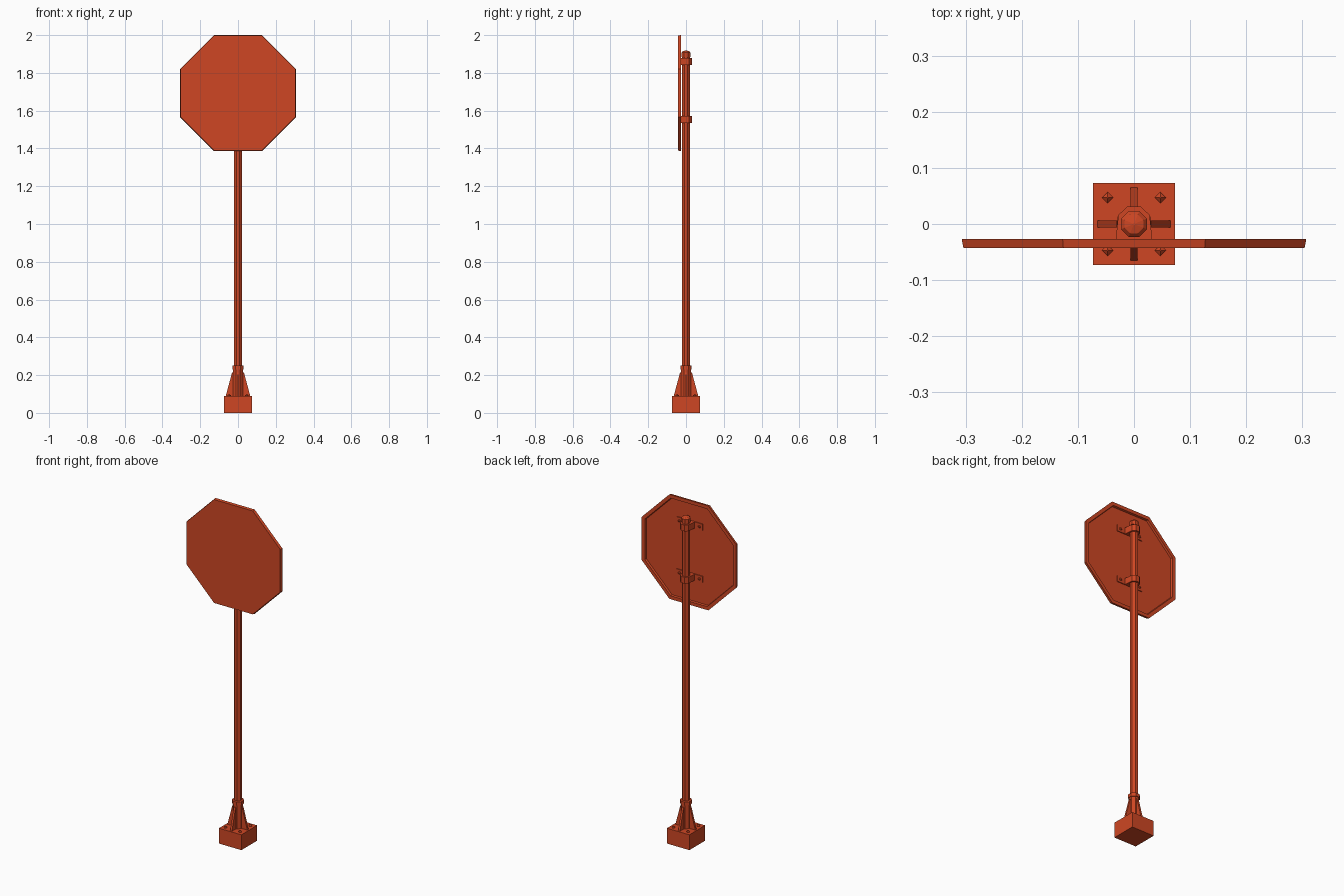
import bpy, bmesh, math
from mathutils import Matrix

cube = bpy.data.objects.get("Cube")
if cube:
    bpy.data.objects.remove(cube, do_unlink=True)

red = bpy.data.materials.new("orange red")
red.use_nodes = True
colour = (0.62, 0.062, 0.017, 1)
red.diffuse_color = colour
red.node_tree.nodes["Principled BSDF"].inputs["Base Color"].default_value = colour


def finish(name, bm, matrix=Matrix()):
    bm.transform(matrix)
    bmesh.ops.recalc_face_normals(bm, faces=bm.faces)
    mesh = bpy.data.meshes.new(name)
    bm.to_mesh(mesh)
    bm.free()
    mesh.materials.append(red)
    obj = bpy.data.objects.new(name, mesh)
    bpy.context.collection.objects.link(obj)
    return obj


def loft(name, sides, rings, matrix=Matrix()):
    """Stack regular polygons, each given as (distance to flat, height)."""
    bm = bmesh.new()
    loops = []
    for flat, h in rings:
        r = flat / math.cos(math.pi / sides)
        angles = [2 * math.pi * (i + 0.5) / sides for i in range(sides)]
        loops.append([bm.verts.new((r * math.cos(a), r * math.sin(a), h)) for a in angles])
    for a, b in zip(loops, loops[1:]):
        for i in range(sides):
            j = (i + 1) % sides
            bm.faces.new((a[i], a[j], b[j], b[i]))
    bm.faces.new(loops[0])
    bm.faces.new(loops[-1])
    return finish(name, bm, matrix)


def extrude(name, outline, depth, matrix=Matrix()):
    """Extrude a flat outline symmetrically about its plane."""
    bm = bmesh.new()
    face = bm.faces.new([bm.verts.new((x, y, -depth / 2)) for x, y in outline])
    new = bmesh.ops.extrude_face_region(bm, geom=[face])["geom"]
    verts = [v for v in new if isinstance(v, bmesh.types.BMVert)]
    bmesh.ops.translate(bm, verts=verts, vec=(0, 0, depth))
    return finish(name, bm, matrix)


upright = Matrix.Rotation(math.pi / 2, 4, "X")

# Sign: octagonal tray with a raised rim around its hollow back
loft("sign_panel", 8,
     [(0.304, 0.043), (0.307, 0.027), (0.287, 0.027), (0.284, 0.038)],
     Matrix.Translation((0, 0, 1.693)) @ upright)

# Post and its shallow pointed cap
loft("post", 8, [(0.021, 0.08), (0.021, 1.89)])
loft("post_cap", 8, [(0.023, 1.885), (0.023, 1.908), (0.017, 1.915), (0.002, 1.919)])

# Clamps: strap around the post with a bolted tab on each side
half = [(0.085, -0.039), (0.085, -0.033), (0.033, -0.033), (0.028, 0.016), (0.012, 0.031)]
outline = half + [(-x, y) for x, y in reversed(half)]
for label, z in (("upper", 1.86), ("lower", 1.553)):
    extrude(label + "_clamp", outline, 0.037, Matrix.Translation((0, 0, z)))
    for side, x in (("left", 0.065), ("right", -0.065)):
        loft(f"{label}_clamp_bolt_{side}", 6, [(0.007, 0.034), (0.007, 0.03), (0.004, 0.027)],
             Matrix.Translation((x, 0, z)) @ upright)

# Base block, collar and collar rim
loft("base_block", 4, [(0.073, 0), (0.073, 0.09)])
loft("base_collar", 8, [(0.026, 0.085), (0.026, 0.23), (0.03, 0.23), (0.03, 0.25), (0.024, 0.252)])

# Four tapering fins and four corner bolts
fin = [(0.015, 0.085), (0.066, 0.085), (0.062, 0.1), (0.031, 0.215), (0.015, 0.215)]
for i in range(4):
    turn = Matrix.Rotation(i * math.pi / 2, 4, "Z")
    extrude(f"base_fin_{i + 1}", fin, 0.012, turn @ upright)
    loft(f"base_bolt_{i + 1}", 4, [(0.007, 0.088), (0.007, 0.093), (0.001, 0.099)],
         turn @ Matrix.Translation((0.047, 0.047, 0)) @ Matrix.Rotation(math.pi / 4, 4, "Z"))
